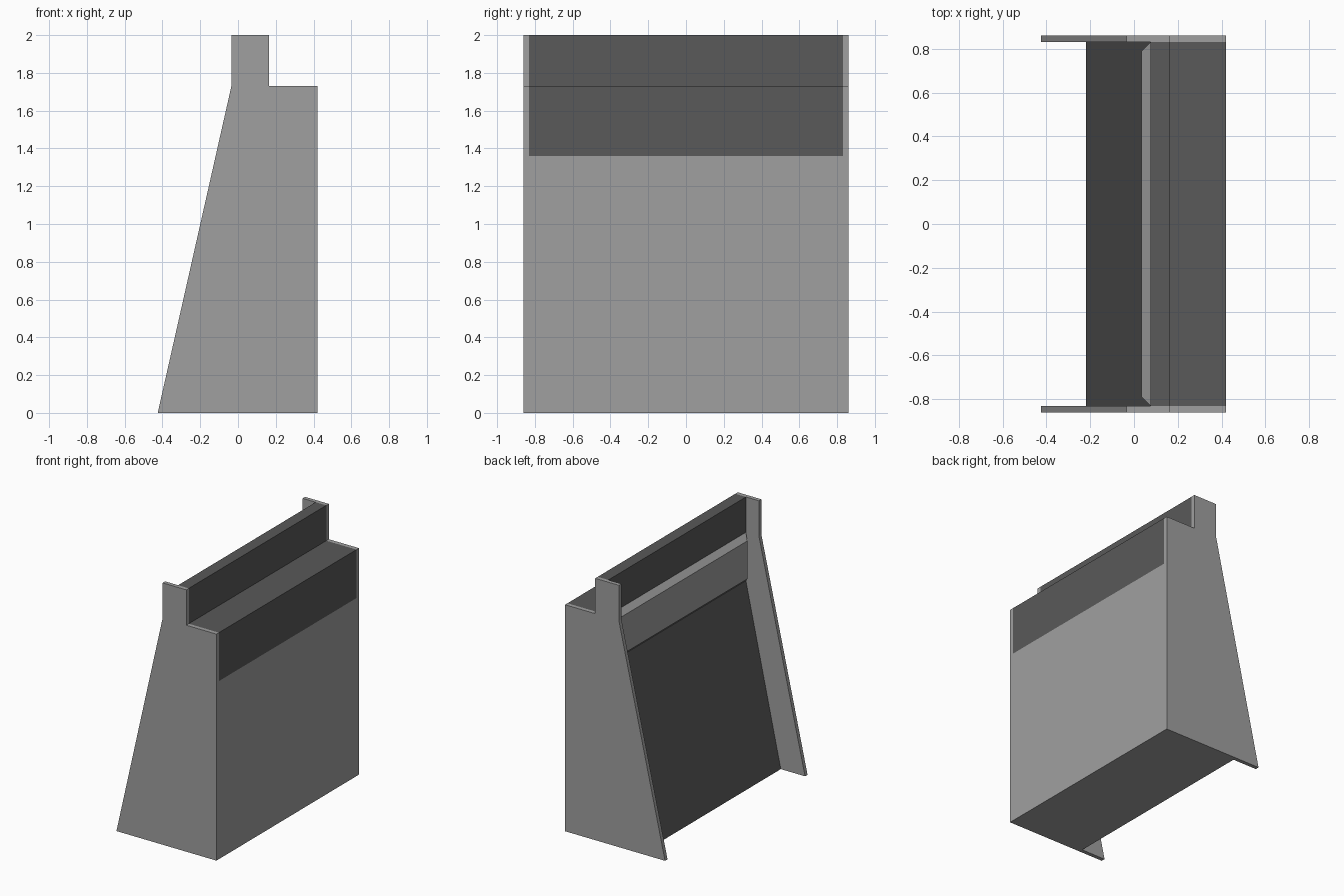
import bpy
import bmesh

cube = bpy.data.objects.get("Cube")
if cube:
    bpy.data.objects.remove(cube, do_unlink=True)


def make_material(name, value):
    mat = bpy.data.materials.new(name)
    mat.use_nodes = True
    colour = (value, value, value, 1)
    mat.diffuse_color = colour
    mat.node_tree.nodes["Principled BSDF"].inputs["Base Color"].default_value = colour
    return mat


LIGHT = make_material("light grey", 0.35)
DARK = make_material("dark grey", 0.1)


def extrude_profile(profile, y0, y1):
    """Sweep an (x, z) outline along y and return the closed bmesh."""
    bm = bmesh.new()
    face = bm.faces.new([bm.verts.new((x, y0, z)) for x, z in profile])
    swept = bmesh.ops.extrude_face_region(bm, geom=[face])["geom"]
    verts = [v for v in swept if isinstance(v, bmesh.types.BMVert)]
    bmesh.ops.translate(bm, verts=verts, vec=(0, y1 - y0, 0))
    bmesh.ops.recalc_face_normals(bm, faces=bm.faces)
    return bm


def add_object(name, bm, materials):
    mesh = bpy.data.meshes.new(name)
    bm.to_mesh(mesh)
    bm.free()
    for mat in materials:
        mesh.materials.append(mat)
    obj = bpy.data.objects.new(name, mesh)
    bpy.context.collection.objects.link(obj)
    return obj


BAND, SHELF, TOP = 1.36, 1.73, 2.0      # heights of band, shelf and crest
BACK, STEP, FRONT = 0.42, 0.165, 0.075  # depths of back wall, step and crest
INNER, OUTER = 0.83, 0.86               # body and overall half widths

# Side panels
panel = [(-0.425, 0), (BACK, 0), (BACK, SHELF), (STEP, SHELF),
         (STEP, TOP), (-0.035, TOP), (-0.035, SHELF)]
for name, y0, y1 in (("near_side_panel", -OUTER, -INNER),
                     ("far_side_panel", INNER, OUTER)):
    add_object(name, extrude_profile(panel, y0, y1), [LIGHT])

# Body between the panels, with a sloping face
body = [(-0.22, 0), (BACK, 0), (BACK, BAND), (BACK, SHELF), (STEP, SHELF),
        (STEP, TOP), (FRONT, TOP), (FRONT, SHELF), (FRONT, BAND)]
bm = extrude_profile(body, -INNER, INNER)
for face in bm.faces:
    centre = face.calc_center_median()
    underside = face.normal.z < -0.9
    lower_back = face.normal.x > 0.9 and centre.z < BAND
    face.material_index = 0 if underside or lower_back else 1

# Raised bevelled board above the slope
board = [f for f in bm.faces if f.normal.x < -0.99
         and BAND < f.calc_center_median().z < SHELF]
rim = bmesh.ops.inset_region(bm, faces=board, thickness=0.04, depth=0.04,
                             use_even_offset=True)["faces"]
for face in board + rim:
    face.material_index = 0
add_object("cabinet_body", bm, [LIGHT, DARK])
